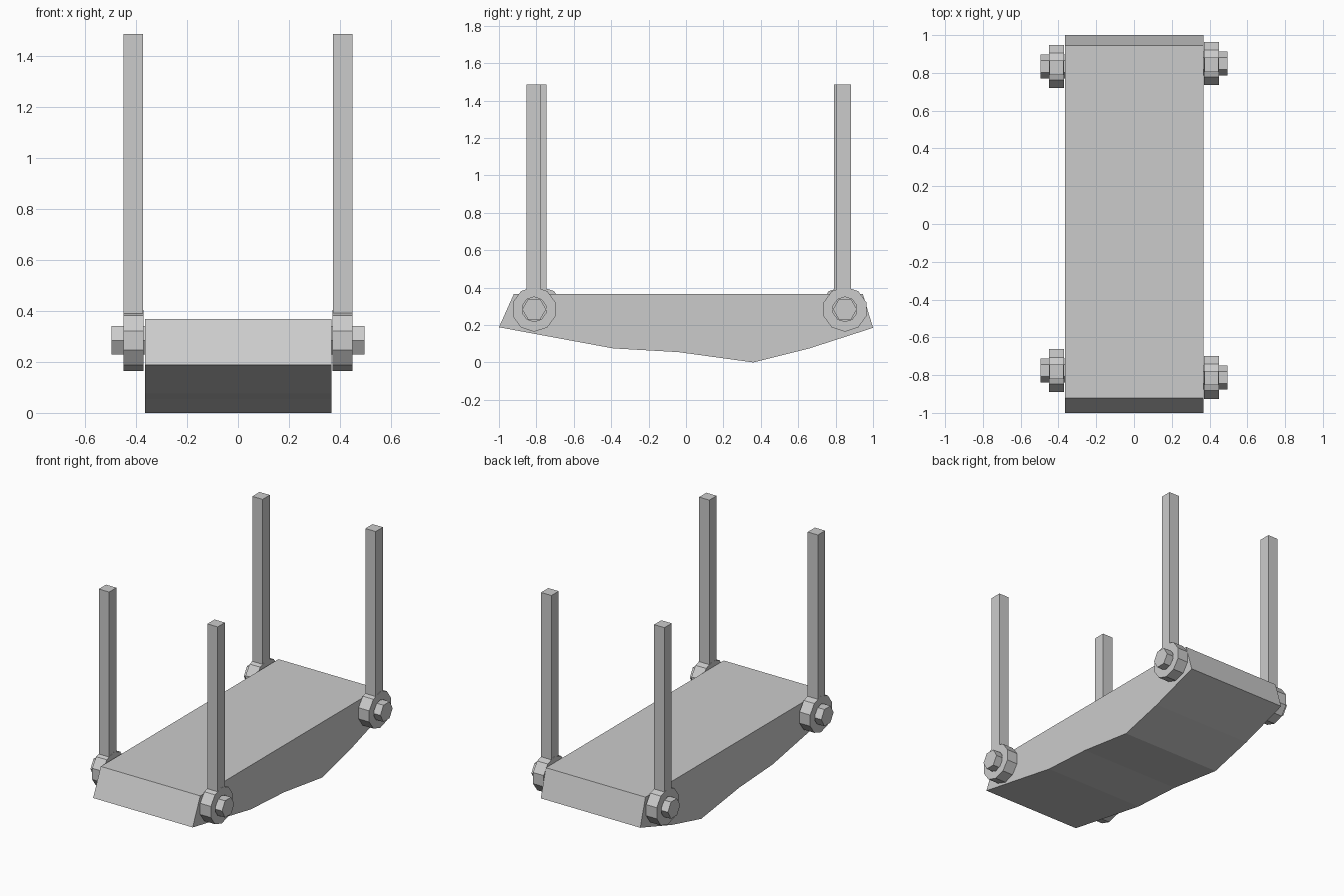
import bpy, bmesh
from math import cos, sin, pi

if "Cube" in bpy.data.objects:
    bpy.data.objects.remove(bpy.data.objects["Cube"])

PIN_Z = 0.284


def finish(name, bm):
    bmesh.ops.recalc_face_normals(bm, faces=bm.faces)
    me = bpy.data.meshes.new(name)
    bm.to_mesh(me)
    bm.free()
    ob = bpy.data.objects.new(name, me)
    bpy.context.collection.objects.link(ob)
    return ob


def prism(name, profile, x0, x1):
    """Extrude a closed (y, z) profile along x."""
    bm = bmesh.new()
    a = [bm.verts.new((x0, y, z)) for y, z in profile]
    b = [bm.verts.new((x1, y, z)) for y, z in profile]
    bm.faces.new(a)
    bm.faces.new(b)
    n = len(a)
    for i in range(n):
        j = (i + 1) % n
        bm.faces.new((a[i], a[j], b[j], b[i]))
    return finish(name, bm)


def circle(y, r, n, phase=0.0):
    return [(y + r * cos(phase + 2 * pi * i / n), PIN_Z + r * sin(phase + 2 * pi * i / n))
            for i in range(n)]


def ring(name, y, r_out, r_in, n, x0, x1):
    """Flat-sided collar with a round hole."""
    bm = bmesh.new()
    loops = [[bm.verts.new((x, *p)) for p in circle(y, r, n, pi / n)]
             for x, r in ((x0, r_out), (x1, r_out), (x1, r_in), (x0, r_in))]
    for k in range(4):
        a, b = loops[k], loops[(k + 1) % 4]
        for i in range(n):
            j = (i + 1) % n
            bm.faces.new((a[i], a[j], b[j], b[i]))
    return finish(name, bm)


# Body: flat top, sagging faceted belly
prism("body", [(-1, 0.188), (-0.92, 0.367), (0.945, 0.367), (1, 0.185), (0.66, 0.075),
               (0.36, 0.0), (-0.04, 0.055), (-0.39, 0.075)], -0.364, 0.367)

# Hanger at each corner: (side, label, collar y, post y)
corners = [(1, "front_right", -0.812, -0.815), (-1, "front_left", -0.776, -0.783),
           (1, "back_right", 0.85, 0.843), (-1, "back_left", 0.834, 0.828)]
for s, label, y, py in corners:
    # Square post
    prism("post_" + label, [(py - 0.038, 0.37), (py + 0.038, 0.37),
                            (py + 0.038, 1.485), (py - 0.038, 1.485)], s * 0.372, s * 0.448)
    # Collar and hexagonal pin
    ring("collar_" + label, y, 0.12, 0.066, 10, s * 0.371, s * 0.449)
    prism("pin_" + label, circle(y, 0.064, 6), s * 0.35, s * 0.496)
